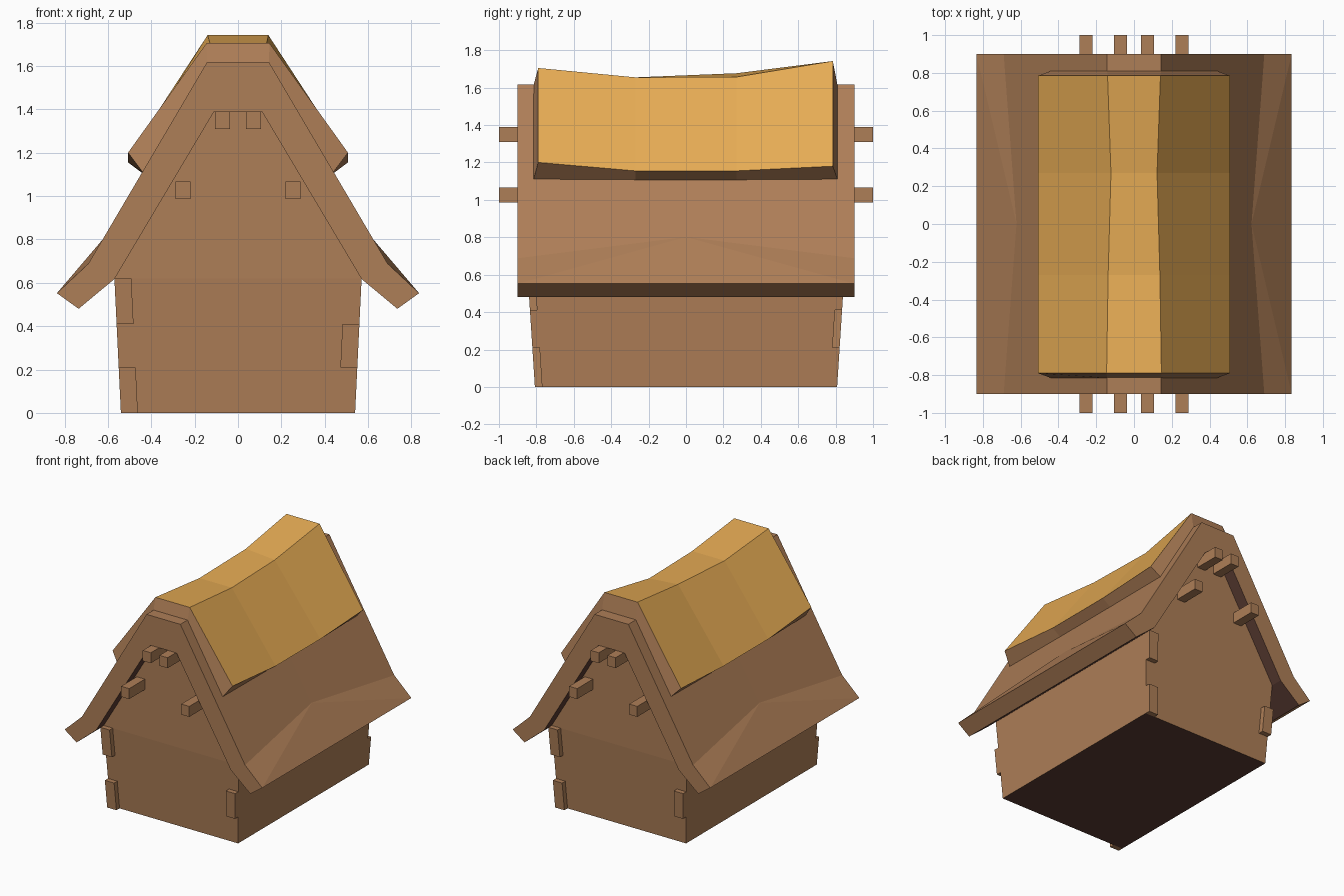
import bpy, bmesh

if "Cube" in bpy.data.objects:
    bpy.data.objects.remove(bpy.data.objects["Cube"])


def material(name, rgb):
    m = bpy.data.materials.new(name)
    m.diffuse_color = (*rgb, 1)
    m.use_nodes = True
    m.node_tree.nodes["Principled BSDF"].inputs["Base Color"].default_value = m.diffuse_color
    return m


WOOD = material("brown wood", (0.423, 0.209, 0.095))
THATCH = material("golden thatch", (0.80, 0.413, 0.09))
DARK = material("dark underside", (0.105, 0.045, 0.033))


def loft(name, rings, creases=(), paint=None, extra=THATCH):
    """Skin equal rings of points; strips listed in 'paint' get the extra material.
    creases = (ring, index) points to join across the quad they share."""
    bm = bmesh.new()
    vs = [[bm.verts.new(p) for p in ring] for ring in rings]
    n = len(rings[0])
    for a, b in zip(vs, vs[1:]):
        for j in range(n):
            k = (j + 1) % n
            f = bm.faces.new((a[j], a[k], b[k], b[j]))
            f.material_index = 1 if paint and j in paint else 0
    if creases:
        bmesh.ops.connect_verts(bm, verts=[vs[r][i] for r, i in creases])
    for ring in (vs[0], vs[-1]):
        for j in range(n // 2 - 1):
            bm.faces.new((ring[j], ring[j + 1], ring[n - 2 - j], ring[n - 1 - j]))
    bmesh.ops.recalc_face_normals(bm, faces=bm.faces[:])
    mesh = bpy.data.meshes.new(name)
    bm.to_mesh(mesh)
    bm.free()
    mesh.materials.append(WOOD)
    mesh.materials.append(extra)
    obj = bpy.data.objects.new(name, mesh)
    bpy.context.collection.objects.link(obj)
    return obj


def rect(x0, x1, y0, y1, z):
    return [(x0, y0, z), (x1, y0, z), (x1, y1, z), (x0, y1, z)]


def mirrored(half):
    """Half profile (eave to ridge, x > 0) to a full left-to-right path."""
    return [(-x, z) for x, z in half] + [(x, z) for x, z in reversed(half)]


# Flared walls with gable ends, dark floor underneath
walls = loft("house_walls", [rect(-x, x, -y, y, z) for x, y, z in
                             ((0.54, 0.77, 0), (0.57, 0.81, 0.62), (0.11, 0.81, 1.39))], extra=DARK)
for p in walls.data.polygons:
    p.material_index = 1 if p.normal.z < -0.9 else 0


# Alternating corner timbers, flush with the side walls
def corner_ring(sx, sy, z):
    x = 0.54 + 0.03 * z / 0.62
    y = 0.77 + 0.04 * z / 0.62
    return rect(sx * x, sx * (x - 0.078), sy * (y - 0.05), sy * (y + 0.038), z)


for sx in (-1, 1):
    for sy in (-1, 1):
        levels = ((0, 0.21), (0.41, 0.62)) if sx * sy > 0 else ((0.21, 0.41),)
        for z0, z1 in levels:
            loft("corner_timber", [corner_ring(sx, sy, z0), corner_ring(sx, sy, z1)])

# Plank roof with dark underside, its lower bend climbing towards the middle
inner = mirrored([(0.735, 0.48), (0.57, 0.617), (0.11, 1.39)])
rings = []
for y, bend in ((-0.9, (0.69, 0.688)), (0, (0.622, 0.802)), (0.9, (0.69, 0.688))):
    outer = mirrored([(0.835, 0.552), bend, (0.143, 1.617)])
    rings.append([(x, y, z) for x, z in outer + inner[::-1]])
loft("roof", rings, creases=[(0, 0), (0, 5), (2, 0), (2, 5), (1, 1), (1, 4)],
     paint=range(6, 11), extra=DARK)

# Sagging thatch cap: outer path is thatch, ends and underside are wood
rings = []
# thatch y, base y, eave z, ridge half width, left ridge z, right ridge z, base z
for yo, yi, eave, rx, zl, zr, base in (
        (-0.79, -0.815, 1.20, 0.145, 1.705, 1.705, 1.11),
        (-0.27, -0.27, 1.155, 0.137, 1.655, 1.655, 1.105),
        (0.27, 0.27, 1.155, 0.122, 1.677, 1.657, 1.105),
        (0.785, 0.81, 1.18, 0.14, 1.742, 1.742, 1.11)):
    rings.append([(-0.507, yo, eave), (-rx, yo, zl), (rx, yo, zr), (0.507, yo, eave),
                  (0.44, yi, base), (0.143, yi, 1.613), (-0.143, yi, 1.613), (-0.44, yi, base)])
loft("thatch_cap", rings, paint=range(3))

# Roof beams running through both gables
for side in (-1, 1):
    for x, z in ((0.071, 1.35), (0.254, 1.027)):
        x *= side
        loft("roof_beam", [rect(x - 0.034, x + 0.034, -1, 1, z + dz) for dz in (-0.04, 0.04)])
